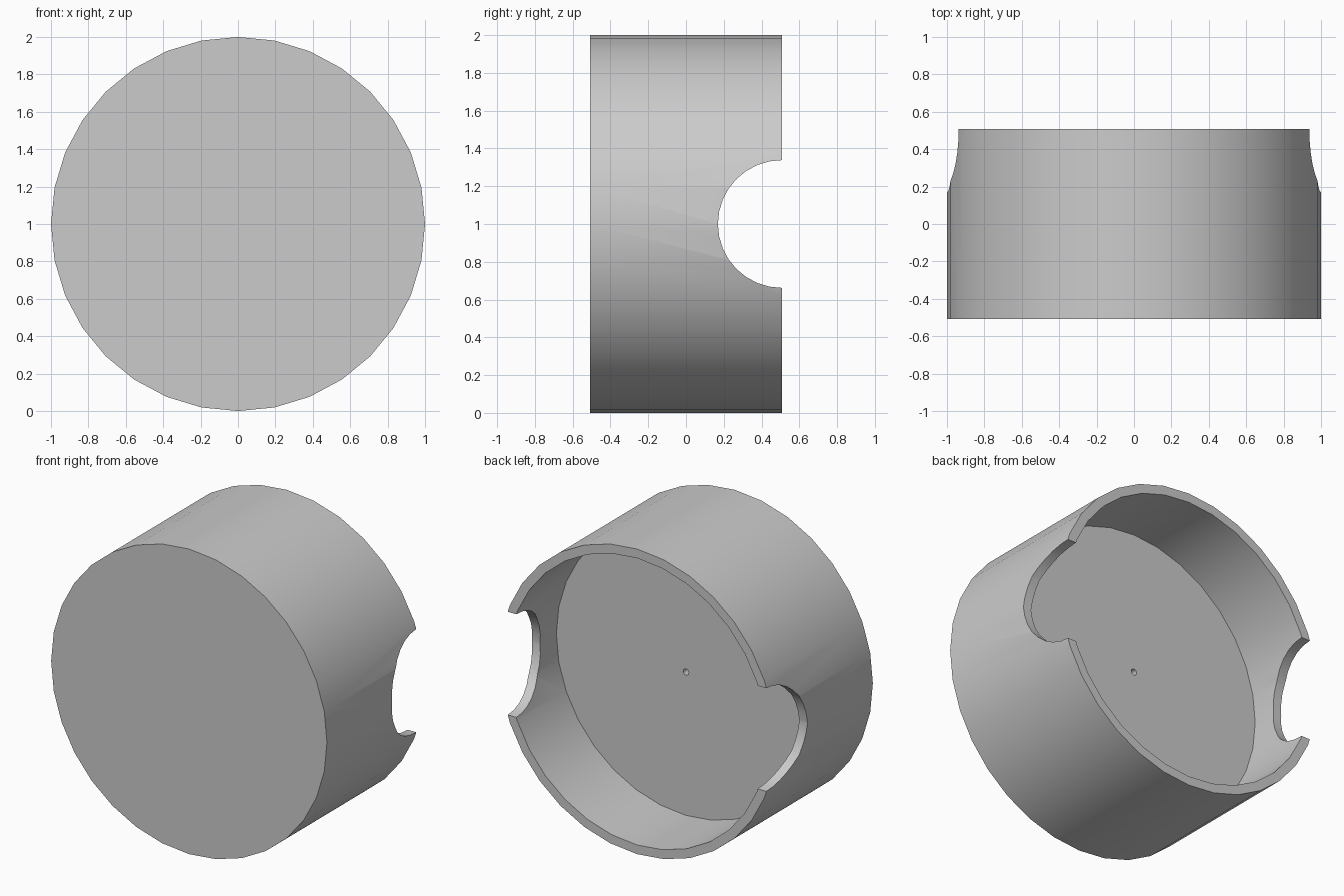
import bpy
import bmesh
import math
from mathutils import Matrix, Vector

RADIUS, INNER, HALF_DEPTH = 1.0, 0.94, 0.507
SIDES = 32
AXIS_HEIGHT = 1.0
NOTCH_RADIUS = 0.338

if "Cube" in bpy.data.objects:
    bpy.data.objects.remove(bpy.data.objects["Cube"], do_unlink=True)

grey = bpy.data.materials.new("plain_grey")
grey.use_nodes = True
colour = (0.6, 0.6, 0.6, 1)
grey.diffuse_color = colour
grey.node_tree.nodes["Principled BSDF"].inputs["Base Color"].default_value = colour


def add_object(name, bm):
    mesh = bpy.data.meshes.new(name)
    bmesh.ops.recalc_face_normals(bm, faces=bm.faces)
    bm.to_mesh(mesh)
    bm.free()
    obj = bpy.data.objects.new(name, mesh)
    obj.location.z = AXIS_HEIGHT
    bpy.context.collection.objects.link(obj)
    return obj


# Cup body: thick closed front, thin rim at the back, blind pin hole in the floor
profile = [(0, -HALF_DEPTH), (RADIUS, -HALF_DEPTH), (RADIUS, HALF_DEPTH),
           (INNER, HALF_DEPTH), (INNER, 0), (0.02, 0), (0.02, -0.1), (0, -0.1)]
bm = bmesh.new()
verts = [bm.verts.new((0, y, r)) for r, y in profile]
edges = [bm.edges.new(pair) for pair in zip(verts, verts[1:])]
bmesh.ops.spin(bm, geom=verts + edges, cent=(0, 0, 0), axis=(0, 1, 0),
               angle=math.tau, steps=SIDES, use_merge=False)
bmesh.ops.remove_doubles(bm, verts=bm.verts, dist=0.0005)
bmesh.ops.dissolve_limit(bm, angle_limit=math.radians(1),
                         verts=bm.verts, edges=bm.edges)
cup = add_object("cup_body", bm)
cup.data.materials.append(grey)

# Round notches through both sides of the rim
bm = bmesh.new()
place = Matrix.Translation(Vector((0, HALF_DEPTH, 0))) @ Matrix.Rotation(math.pi / 2, 4, "Y")
bmesh.ops.create_cone(bm, cap_ends=True, segments=SIDES, radius1=NOTCH_RADIUS,
                      radius2=NOTCH_RADIUS, depth=3, matrix=place)
cutter = add_object("notch_cutter", bm)
cutter.hide_render = True

cut = cup.modifiers.new("notches", "BOOLEAN")
cut.operation = "DIFFERENCE"
cut.solver = "EXACT"
cut.object = cutter
bpy.context.view_layer.objects.active = cup
bpy.ops.object.select_all(action="DESELECT")
cup.select_set(True)
bpy.ops.object.modifier_apply(modifier=cut.name)
bpy.data.objects.remove(cutter, do_unlink=True)

bpy.ops.object.shade_smooth_by_angle(angle=math.radians(30))
